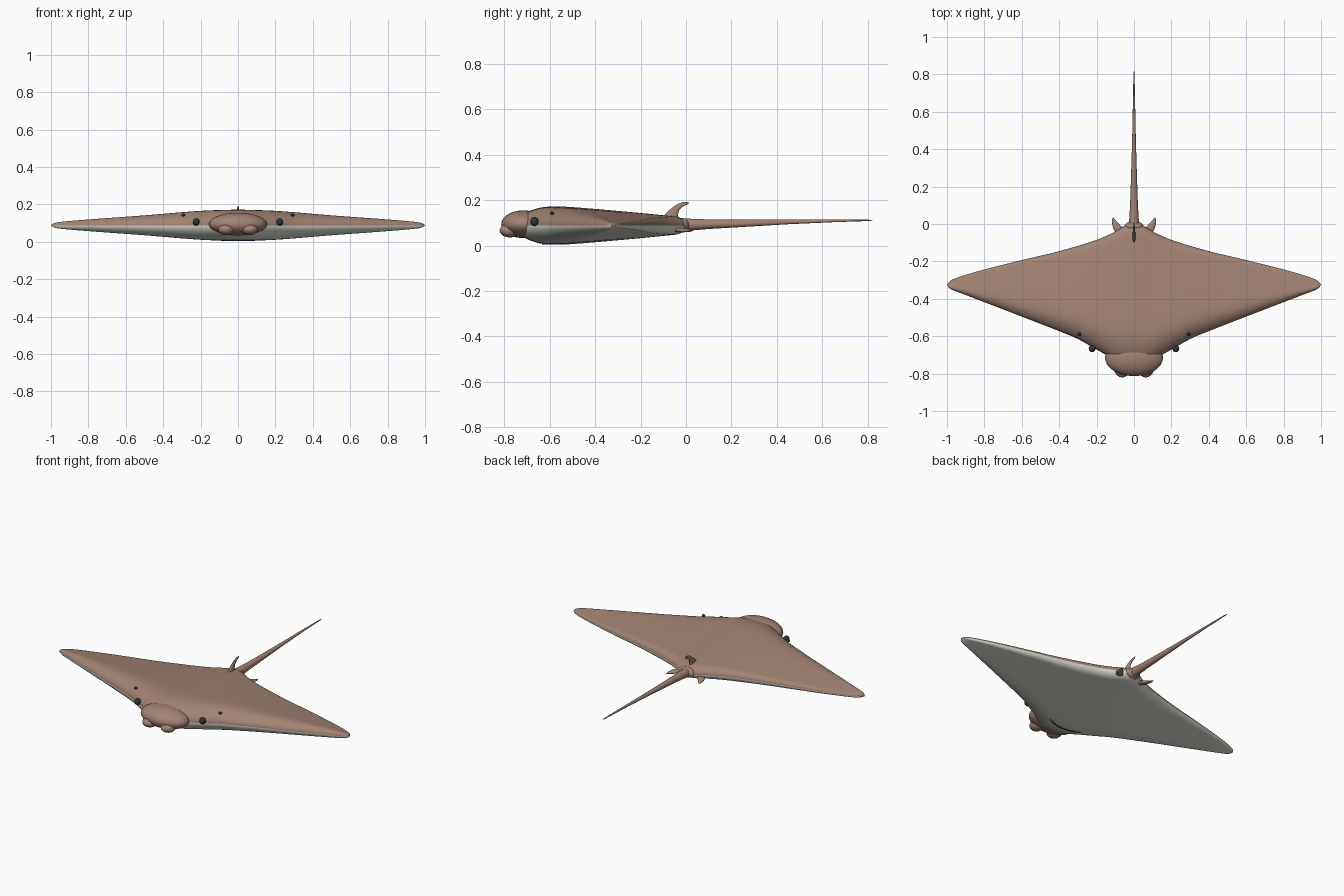
import bpy, bmesh
from math import sin, cos, pi, sqrt
from mathutils import Vector

if "Cube" in bpy.data.objects:
    bpy.data.objects.remove(bpy.data.objects["Cube"])


def material(name, rgb):
    m = bpy.data.materials.new(name)
    m.diffuse_color = (*rgb, 1)
    m.use_nodes = True
    m.node_tree.nodes["Principled BSDF"].inputs["Base Color"].default_value = m.diffuse_color
    return m


BROWN = material("brown_skin", (0.36, 0.23, 0.175))
BELLY = material("pale_belly", (0.70, 0.72, 0.65))
DARK = material("dark_detail", (0.03, 0.035, 0.045))
MID = 0.088


def interp(table, x):
    """Smooth curve through a table of (x, value) points."""
    n = len(table)

    def slope(i):
        a, b = table[max(i - 1, 0)], table[min(i + 1, n - 1)]
        return (b[1] - a[1]) / (b[0] - a[0])
    for i in range(n - 1):
        (x0, v0), (x1, v1) = table[i], table[i + 1]
        if x <= x1 or i == n - 2:
            h = x1 - x0
            t = min(max((x - x0) / h, 0), 1)
            return ((2*t**3 - 3*t*t + 1) * v0 + (t**3 - 2*t*t + t) * h * slope(i)
                    + (3*t*t - 2*t**3) * v1 + (t**3 - t*t) * h * slope(i + 1))


def finish(name, bm, mats, angle=1.0):
    bmesh.ops.recalc_face_normals(bm, faces=bm.faces)
    me = bpy.data.meshes.new(name)
    bm.to_mesh(me)
    bm.free()
    ob = bpy.data.objects.new(name, me)
    bpy.context.collection.objects.link(ob)
    for m in mats:
        me.materials.append(m)
    bpy.ops.object.select_all(action='DESELECT')
    ob.select_set(True)
    bpy.context.view_layer.objects.active = ob
    bpy.ops.object.shade_smooth_by_angle(angle=angle)
    return ob


def loft(bm, rings):
    """Bridge closed rings of points, capping both ends."""
    vs = [[bm.verts.new(p) for p in r] for r in rings]
    n = len(vs[0])
    for a, b in zip(vs, vs[1:]):
        for i in range(n):
            j = (i + 1) % n
            bm.faces.new((a[i], a[j], b[j], b[i]))
    bm.faces.new(vs[0])
    bm.faces.new(vs[-1])


def blob(name, centre, radii, mat):
    bm = bmesh.new()
    bmesh.ops.create_uvsphere(bm, u_segments=32, v_segments=20, radius=1)
    for v in bm.verts:
        v.co = Vector(c + r * k for c, r, k in zip(centre, radii, v.co))
    return finish(name, bm, [mat])


def fin(name, spine, mat, thick_axis):
    """Tapered fin: rings of (centre, half chord, half thickness)."""
    bm = bmesh.new()
    rings = []
    for c, chord, th in spine:
        ring = []
        for k in range(16):
            a = 2 * pi * k / 16
            u, w = chord * cos(a), th * sin(a)
            off = Vector((w, u, 0)) if thick_axis == 'x' else Vector((u, 0, w))
            ring.append(Vector(c) + off)
        rings.append(ring)
    loft(bm, rings)
    return finish(name, bm, [mat])


# Body and wings: airfoil sections swept across the span
LEAD = [(0, -.755), (.08, -.745), (.15, -.70), (.22, -.66), (.3, -.615), (.4, -.573),
        (.6, -.495), (.8, -.418), (.92, -.372), (.97, -.353), (.99, -.34), (1, -.325)]
TRAIL = [(0, .005), (.05, -.008), (.1, -.04), (.2, -.085), (.4, -.145), (.6, -.193),
         (.8, -.243), (.92, -.278), (.97, -.297), (.99, -.311), (1, -.325)]
THICK = [(0, .084), (.2, .077), (.5, .053), (.8, .031), (.95, .018), (.985, .011), (1, .001)]
SHAPE = [(0, .85), (.15, .97), (.27, 1), (.47, .87), (.73, .66), (.93, .48), (1, .42)]


def profile(t):
    front = sqrt(max(0, 1 - (1 - min(t / .2, 1)) ** 2))
    rear = sqrt(max(0, 1 - (1 - min((1 - t) / .07, 1)) ** 2))
    return interp(SHAPE, t) * front * rear


N, HALF = 36, 60
bm = bmesh.new()
sections = []
for i in range(-HALF, HALF + 1):
    x = sin(i / HALF * pi / 2 * .994)
    x = x / sin(pi / 2 * .994)
    le, tr, th = (interp(tb, abs(x)) for tb in (LEAD, TRAIL, THICK))
    tr = max(tr, le + .001)
    ring = []
    for k in range(2 * N):
        t = (1 - cos(pi * k / N)) / 2
        side = 1 if k < N else -1
        ring.append((x, le + (tr - le) * t, MID + side * th * profile(t)))
    sections.append(ring)
loft(bm, sections)
body = finish("body_and_wings", bm, [BROWN, BELLY])
for p in body.data.polygons:
    if p.center.z < MID:
        p.material_index = 1

# Head with its two rounded snout lobes
blob("head", (0, -.715, .094), (.155, .098, .061), BROWN)
for s in (-1, 1):
    blob("snout_lobe", (s * .063, -.775, .066), (.043, .045, .030), BROWN)
    # Eyes and spiracles
    blob("eye", (s * .224, -.667, .106), (.018, .018, .020), DARK)
    blob("spiracle", (s * .292, -.590, .143), (.010, .009, .007), DARK)
    # Pelvic fins beside the tail
    fin("pelvic_fin", [((s * .065, -.05, .070), .028, .010), ((s * .085, -.025, .068), .026, .010),
                       ((s * .098, 0, .067), .019, .008), ((s * .108, .02, .066), .010, .005),
                       ((s * .112, .034, .066), .002, .001)], BROWN, 'z')

# Hooked dorsal fin
fin("dorsal_fin", [((0, -.070, .115), .036, .009), ((0, -.066, .135), .030, .009),
                   ((0, -.052, .157), .022, .007), ((0, -.032, .173), .020, .005),
                   ((0, -.012, .184), .022, .004), ((0, .000, .192), .012, .001)], BROWN, 'x')

# Long whip tail
TAIL = [(-.08, .030, .090), (.0, .027, .092), (.1, .021, .094), (.25, .016, .098),
        (.45, .010, .104), (.65, .006, .109), (.80, .003, .111), (.82, .001, .111)]
bm = bmesh.new()
loft(bm, [[(r * cos(2 * pi * k / 20), y, z + r * sin(2 * pi * k / 20)) for k in range(20)]
          for y, r, z in TAIL])
finish("tail", bm, [BROWN])

# Rounded root where the tail leaves the body
blob("tail_root", (0, -.015, .090), (.050, .032, .031), BROWN)

# Mouth: thin curved slit under the head
bm = bmesh.new()
rings = []
for i in range(-10, 11):
    x = .12 * i / 10
    y = -.63 + .035 * (i / 10) ** 2
    t = (y - interp(LEAD, abs(x))) / (interp(TRAIL, abs(x)) - interp(LEAD, abs(x)))
    z = MID - interp(THICK, abs(x)) * profile(t)
    r = .005 * sqrt(1.02 - (i / 10) ** 2)
    rings.append([(x, y + r * cos(pi * k / 4), z + r * .7 * sin(pi * k / 4)) for k in range(8)])
loft(bm, rings)
finish("mouth", bm, [DARK])
